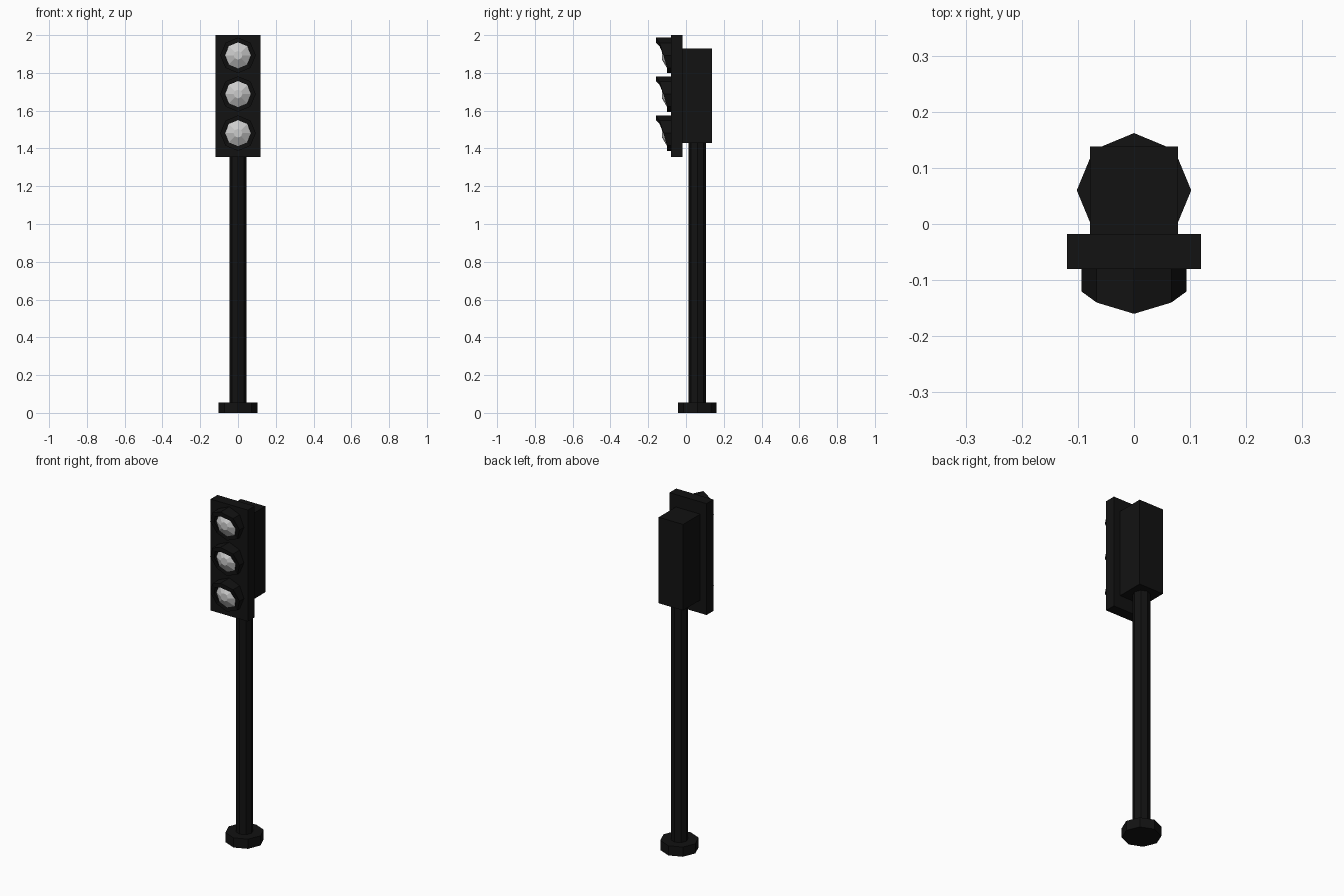
import bpy, bmesh
from math import sin, cos, pi

if "Cube" in bpy.data.objects:
    bpy.data.objects.remove(bpy.data.objects["Cube"])

black = bpy.data.materials.new("black_metal")
black.diffuse_color = (0.006, 0.006, 0.006, 1)
black.use_nodes = True
black.node_tree.nodes["Principled BSDF"].inputs["Base Color"].default_value = black.diffuse_color


def finish(name, bm, mat=None):
    bmesh.ops.recalc_face_normals(bm, faces=bm.faces)
    me = bpy.data.meshes.new(name)
    bm.to_mesh(me)
    bm.free()
    ob = bpy.data.objects.new(name, me)
    bpy.context.collection.objects.link(ob)
    if mat:
        me.materials.append(mat)
    return ob


def box(name, x, y0, y1, z0, z1):
    bm = bmesh.new()
    bmesh.ops.create_cube(bm, size=1)
    for v in bm.verts:
        v.co = (v.co.x * 2 * x, y0 if v.co.y < 0 else y1, z0 if v.co.z < 0 else z1)
    return finish(name, bm, black)


def post(name, r, z0, z1):
    bm = bmesh.new()
    rings = [[bm.verts.new((r * cos(i * pi / 4), 0.06 + r * sin(i * pi / 4), z))
              for i in range(8)] for z in (z0, z1)]
    bridge(bm, *rings)
    for ring in rings:
        bm.faces.new(ring)
    return finish(name, bm, black)


def bridge(bm, a, b):
    for i in range(8):
        j = (i + 1) % 8
        bm.faces.new((a[i], a[j], b[j], b[i]))


def front_ring(bm, r, depths, zc):
    # octagon facing the front, starting at the top corner
    return [bm.verts.new((r * sin(i * pi / 4), depths[i], zc + r * cos(i * pi / 4)))
            for i in range(8)]


# Base, pole and housing
post("base_foot", 0.102, 0, 0.056)
post("pole", 0.046, 0.03, 1.45)
box("rear_housing", 0.078, -0.03, 0.138, 1.43, 1.928)
box("front_panel", 0.119, -0.08, -0.018, 1.355, 2.0)

# Hooded lamps
HOOD = [-0.16, -0.14, -0.12, -0.10, -0.10, -0.10, -0.12, -0.14]
BACK = [-0.075] * 8
for label, zc in (("top", 1.893), ("middle", 1.688), ("bottom", 1.481)):
    # Hood: octagonal tube with a sloping front edge
    bm = bmesh.new()
    loops = [front_ring(bm, 0.094, BACK, zc), front_ring(bm, 0.094, HOOD, zc),
             front_ring(bm, 0.069, HOOD, zc), front_ring(bm, 0.069, BACK, zc)]
    for k in range(4):
        bridge(bm, loops[k], loops[(k + 1) % 4])
    finish(label + "_hood", bm, black)

    # Lens: faceted dome with a flat centre
    bm = bmesh.new()
    loops = [front_ring(bm, 0.069, [-0.078] * 8, zc), front_ring(bm, 0.069, [-0.10] * 8, zc),
             front_ring(bm, 0.023, [-0.127] * 8, zc)]
    bridge(bm, loops[0], loops[1])
    bridge(bm, loops[1], loops[2])
    bm.faces.new(loops[0])
    bm.faces.new(loops[2])
    finish(label + "_lens", bm)
